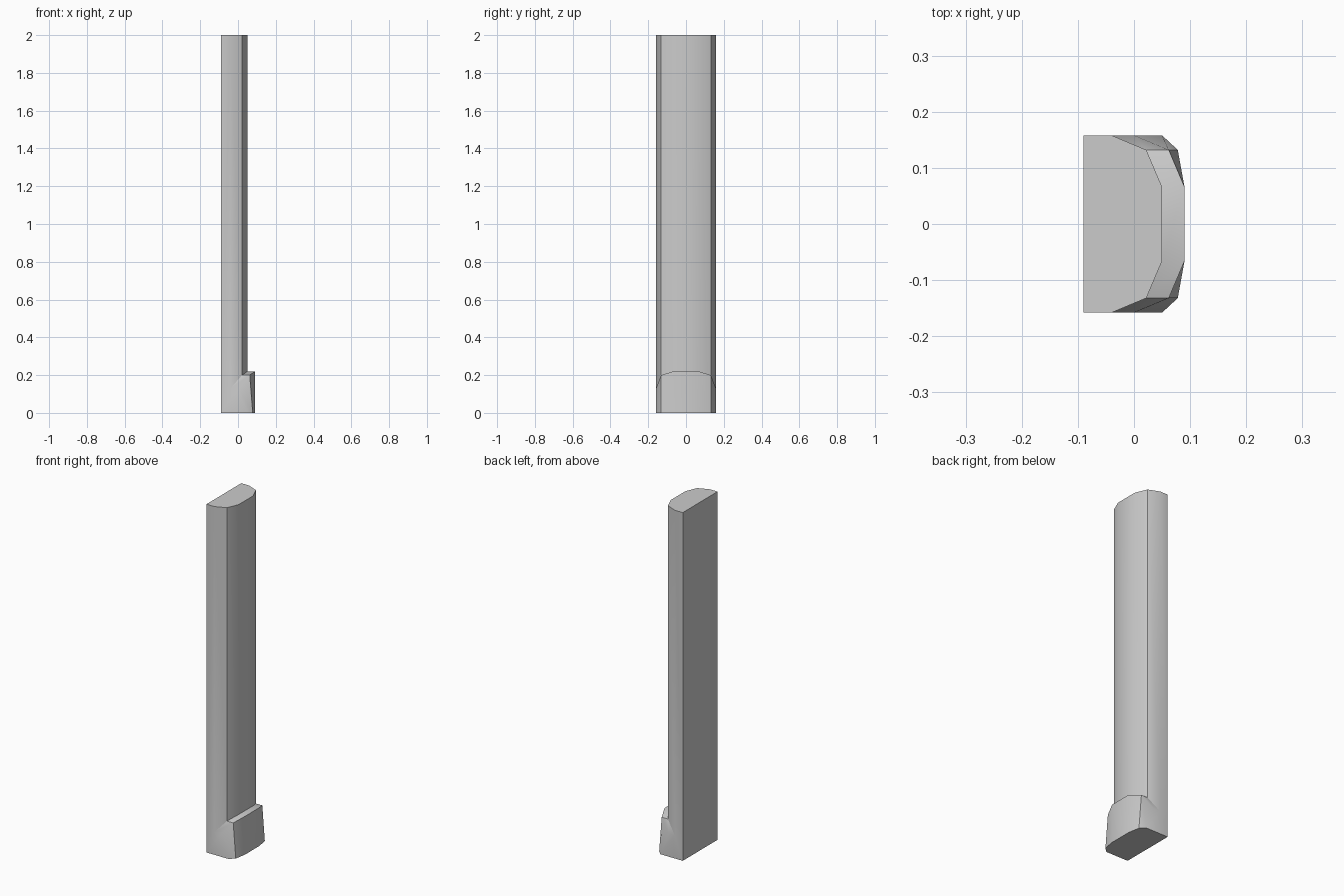
import bpy, bmesh, math

if "Cube" in bpy.data.objects:
    bpy.data.objects.remove(bpy.data.objects["Cube"])

H, BACK, LIP = 2.0, -0.09, 0.04

# half profile of the shaft front: x, y, height of plinth top, x of plinth foot
half = [(-0.04, 0.158, 0.13, 0.05),
        (0.022, 0.132, 0.20, 0.078),
        (0.05, 0.066, 0.22, 0.09)]
full = [(x, -y, z, f) for x, y, z, f in half] + half[::-1]

bm = bmesh.new()

def row(points):
    return [bm.verts.new(p) for p in points]

# rows from shaft top, down to plinth ledge, out, and down to the foot
rows = [row((x, y, H) for x, y, z, f in full),
        row((x, y, z) for x, y, z, f in full),
        row((x + LIP, y, z) for x, y, z, f in full),
        row((f, y, 0) for x, y, z, f in full)]
for a, b in zip(rows, rows[1:]):
    for i in range(len(full) - 1):
        bm.faces.new((a[i], b[i], b[i + 1], a[i + 1]))

# flat back, sides and end caps
w = half[0][1]
top = row([(BACK, -w, H), (BACK, w, H)])
foot = row([(BACK, -w, 0), (BACK, w, 0)])
bm.faces.new((top[0], top[1], foot[1], foot[0]))
bm.faces.new(rows[0] + top[::-1])
bm.faces.new(rows[3] + foot[::-1])
for s, i in ((0, 0), (1, -1)):
    bm.faces.new([top[s]] + [r[i] for r in rows] + [foot[s]])

bmesh.ops.recalc_face_normals(bm, faces=bm.faces)
mesh = bpy.data.meshes.new("half_pillar")
bm.to_mesh(mesh)
bm.free()
pillar = bpy.data.objects.new("half_pillar", mesh)
bpy.context.collection.objects.link(pillar)

# soft facets, hard corners
bpy.context.view_layer.objects.active = pillar
pillar.select_set(True)
bpy.ops.object.shade_smooth_by_angle(angle=math.radians(30))
